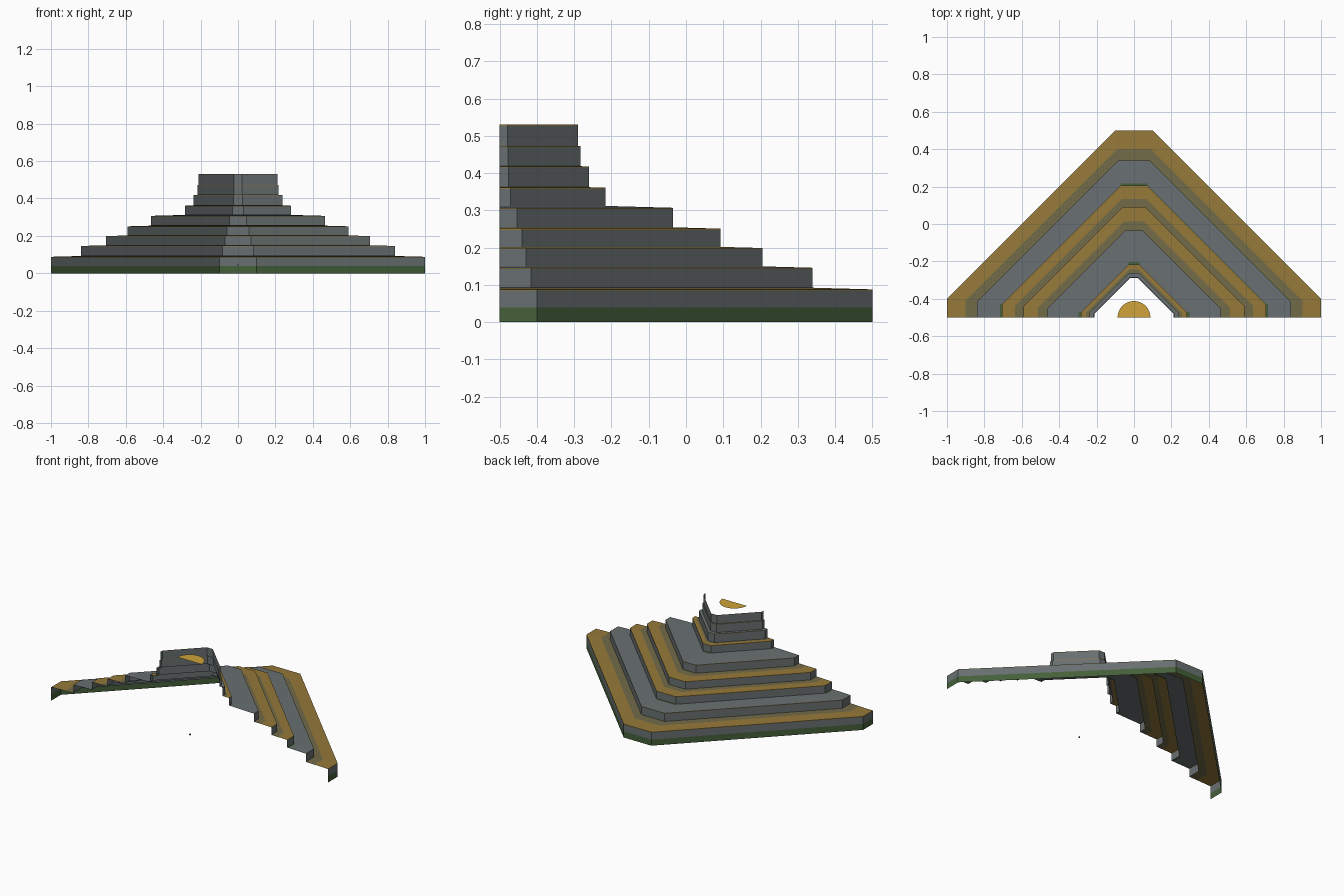
import bpy, bmesh, math

cube = bpy.data.objects.get("Cube")
if cube:
    bpy.data.objects.remove(cube)


def make_material(name, color):
    m = bpy.data.materials.new(name)
    m.use_nodes = True
    m.diffuse_color = (*color, 1)
    bsdf = m.node_tree.nodes["Principled BSDF"]
    bsdf.inputs["Base Color"].default_value = (*color, 1)
    bsdf.inputs["Roughness"].default_value = 0.9
    return m


STONE, MOSS, OCHRE, OLIVE, GOLD = range(5)
MATS = [
    make_material("grey stone", (0.14, 0.16, 0.165)),
    make_material("moss green", (0.058, 0.115, 0.042)),
    make_material("ochre", (0.30, 0.19, 0.04)),
    make_material("olive", (0.165, 0.145, 0.065)),
    make_material("bright gold", (0.62, 0.37, 0.04)),
]
FRONT = -0.5      # open front plane
CHAMFER = 0.1     # corner cut relative to tier size


def finish(name, bm):
    mesh = bpy.data.meshes.new(name)
    bm.to_mesh(mesh)
    bm.free()
    for m in MATS:
        mesh.materials.append(m)
    obj = bpy.data.objects.new(name, mesh)
    bpy.context.collection.objects.link(obj)
    return obj


def outline(bm, size, z):
    """Half of a chamfered diamond, open at the front."""
    c = CHAMFER
    half = [(1, 0), (1, c), (c, 1)]
    pts = half + [(-x, y) for x, y in reversed(half)]
    return [bm.verts.new((x * size, FRONT + y * size, z)) for x, y in pts]


def build_tier(name, profile):
    """profile: (size, z, colour of the band above, colour on chamfers)."""
    bm = bmesh.new()
    rings = [outline(bm, p[0], p[1]) for p in profile]
    for band, low, high in zip(profile, rings, rings[1:]):
        for i in range(len(low) - 1):
            f = bm.faces.new((low[i], low[i + 1], high[i + 1], high[i]))
            f.material_index = band[3] if i % 2 == 0 else band[2]
    return finish(name, bm)


# Tier size, wall top height, tread style
TIERS = [
    (1.0, 0.088, "ochre"),
    (0.84, 0.146, "stone"),
    (0.705, 0.199, "ochre"),
    (0.592, 0.251, "ochre"),
    (0.465, 0.307, "stone"),
    (0.284, 0.361, "ochre"),
    (0.239, 0.418, "plain"),
    (0.217, 0.473, "plain"),
    (0.21, 0.53, "rim"),
]
LIP = 0.003
base = 0.0
for n, (size, top, style) in enumerate(TIERS):
    inner = TIERS[n + 1][0] if n + 1 < len(TIERS) else size
    gap = size - inner
    inner_z = top + 0.028 * gap
    profile = []
    # Wall, with a mossy foot on the lowest tier and a thin ochre lip
    if n == 0:
        profile += [(size, base, MOSS, MOSS), (size, 0.04, STONE, STONE)]
    else:
        profile += [(size, base, STONE, STONE)]
    profile.append((size, top - LIP, OCHRE, OCHRE))
    # Tread, with a coloured inner band
    if style == "ochre":
        mid = size - gap * 0.62
        profile += [(size, top, OCHRE, OCHRE), (mid, top + 0.028 * (size - mid), OLIVE, OLIVE)]
    elif style == "stone":
        mid = inner + 0.012
        profile += [(size, top, STONE, STONE), (mid, top + 0.028 * (size - mid), STONE, MOSS)]
    else:
        profile.append((size, top, STONE, STONE))
    if gap > 0:
        profile.append((inner, inner_z, STONE, STONE))
    build_tier(f"terrace_{n + 1}", profile)
    base = inner_z

# Half disc floating level with the rim
bm = bmesh.new()
arc = [math.pi * i / 16 for i in range(17)]
disc = bm.faces.new([bm.verts.new((0.088 * math.cos(a), FRONT + 0.088 * math.sin(a), 0.528))
                     for a in arc])
disc.material_index = GOLD
finish("summit_half_disc", bm)

# Tiny stone marker at the front
bm = bmesh.new()
bmesh.ops.create_cube(bm, size=0.008)
bmesh.ops.translate(bm, verts=bm.verts, vec=(0, FRONT + 0.004, 0.045))
finish("front_marker", bm)
